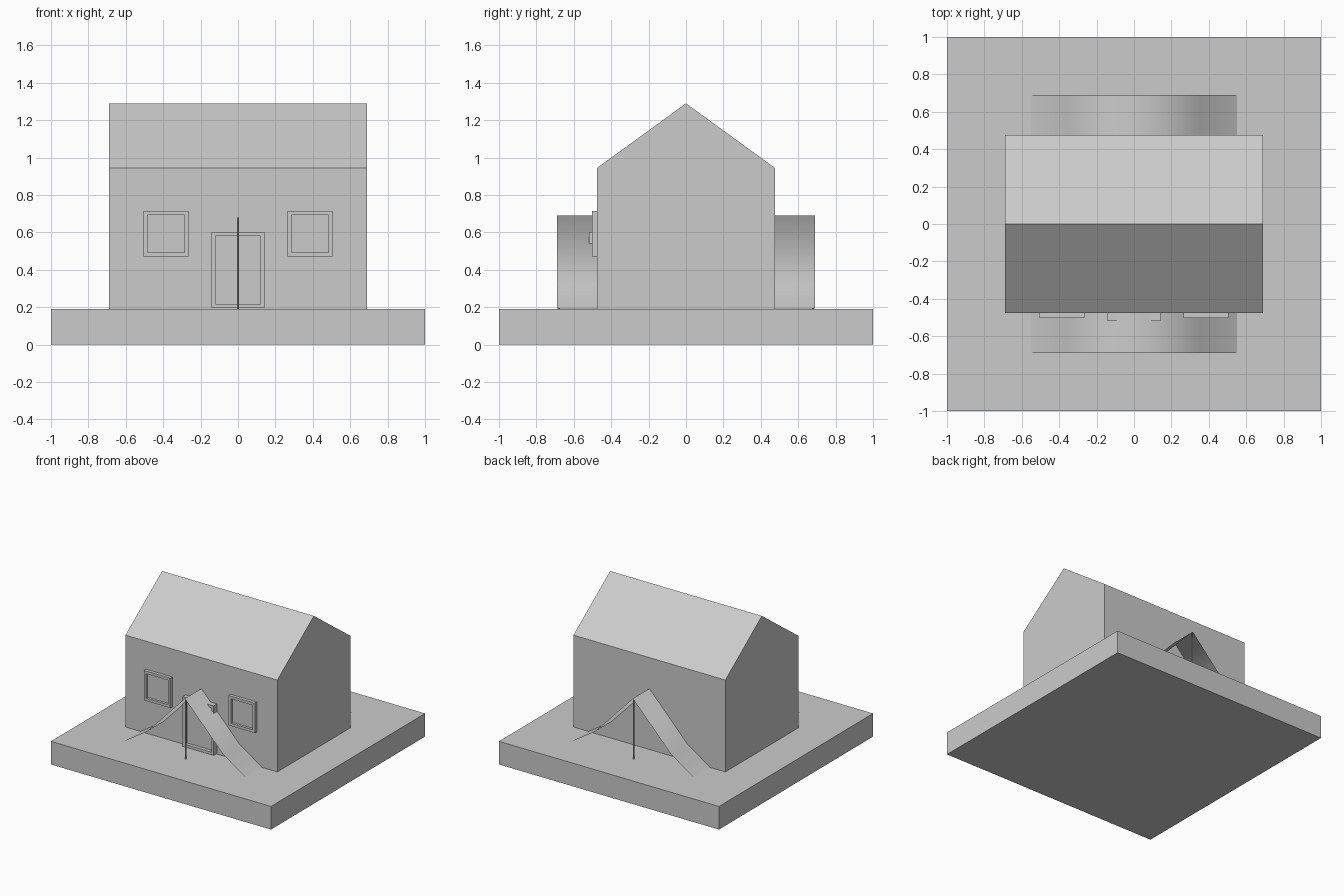
import bpy, bmesh
from mathutils import Vector

if "Cube" in bpy.data.objects:
    bpy.data.objects.remove(bpy.data.objects["Cube"])


def finish(name, bm):
    mesh = bpy.data.meshes.new(name)
    bm.to_mesh(mesh)
    bm.free()
    ob = bpy.data.objects.new(name, mesh)
    bpy.context.collection.objects.link(ob)
    return ob


def box_bm(lo, hi):
    bm = bmesh.new()
    bmesh.ops.create_cube(bm, size=1)
    lo, hi = Vector(lo), Vector(hi)
    for v in bm.verts:
        v.co = (lo + hi) / 2 + v.co * (hi - lo)
    return bm


def extrude(bm, edges_or_faces, offset):
    out = bmesh.ops.extrude_face_region(bm, geom=edges_or_faces)
    moved = [g for g in out["geom"] if isinstance(g, bmesh.types.BMVert)]
    bmesh.ops.translate(bm, verts=moved, vec=offset)


def framed_panel(name, lo, hi, border, recess):
    # box whose front face is inset and pushed back
    bm = box_bm(lo, hi)
    bm.normal_update()
    front = min(bm.faces, key=lambda f: f.calc_center_median().y)
    bmesh.ops.inset_region(bm, faces=[front], thickness=border)
    rim = list(front.verts)
    out = bmesh.ops.extrude_discrete_faces(bm, faces=[front])
    bmesh.ops.translate(bm, verts=out["faces"][0].verts, vec=(0, recess, 0))
    return finish(name, bm)


# square ground slab
finish("base_slab", box_bm((-1, -1, 0), (1, 1, 0.19)))

# gabled house body
bm = bmesh.new()
gable = [(-0.475, 0.19), (0.475, 0.19), (0.475, 0.945), (0, 1.29), (-0.475, 0.945)]
face = bm.faces.new([bm.verts.new((-0.69, y, z)) for y, z in gable])
extrude(bm, [face], (1.38, 0, 0))
bmesh.ops.recalc_face_normals(bm, faces=bm.faces)
finish("house_body", bm)

# windows and door on the front wall
for side, cx in (("left", -0.385), ("right", 0.385)):
    framed_panel("window_" + side, (cx - 0.12, -0.502, 0.47), (cx + 0.12, -0.47, 0.715), 0.031, 0.02)
framed_panel("front_door", (-0.142, -0.518, 0.195), (0.142, -0.47, 0.602), 0.03, 0.03)

# sagging tent sheet running front to back through the house
bm = bmesh.new()
profile = [(-0.55, 0.193), (-0.35, 0.322), (0, 0.69), (0.35, 0.322), (0.55, 0.193)]
rows = [[bm.verts.new((x, y, z)) for x, z in profile] for y in (-0.69, 0.69)]
for i in range(len(profile) - 1):
    f = bm.faces.new((rows[0][i], rows[0][i + 1], rows[1][i + 1], rows[1][i]))
    f.smooth = True
finish("tent_sheet", bm)

# thin tent poles at both ends
for end, y in (("front", -0.68), ("back", 0.68)):
    bpy.ops.mesh.primitive_cylinder_add(vertices=8, radius=0.005, depth=0.49, location=(0, y, 0.435))
    bpy.context.object.name = "tent_pole_" + end
